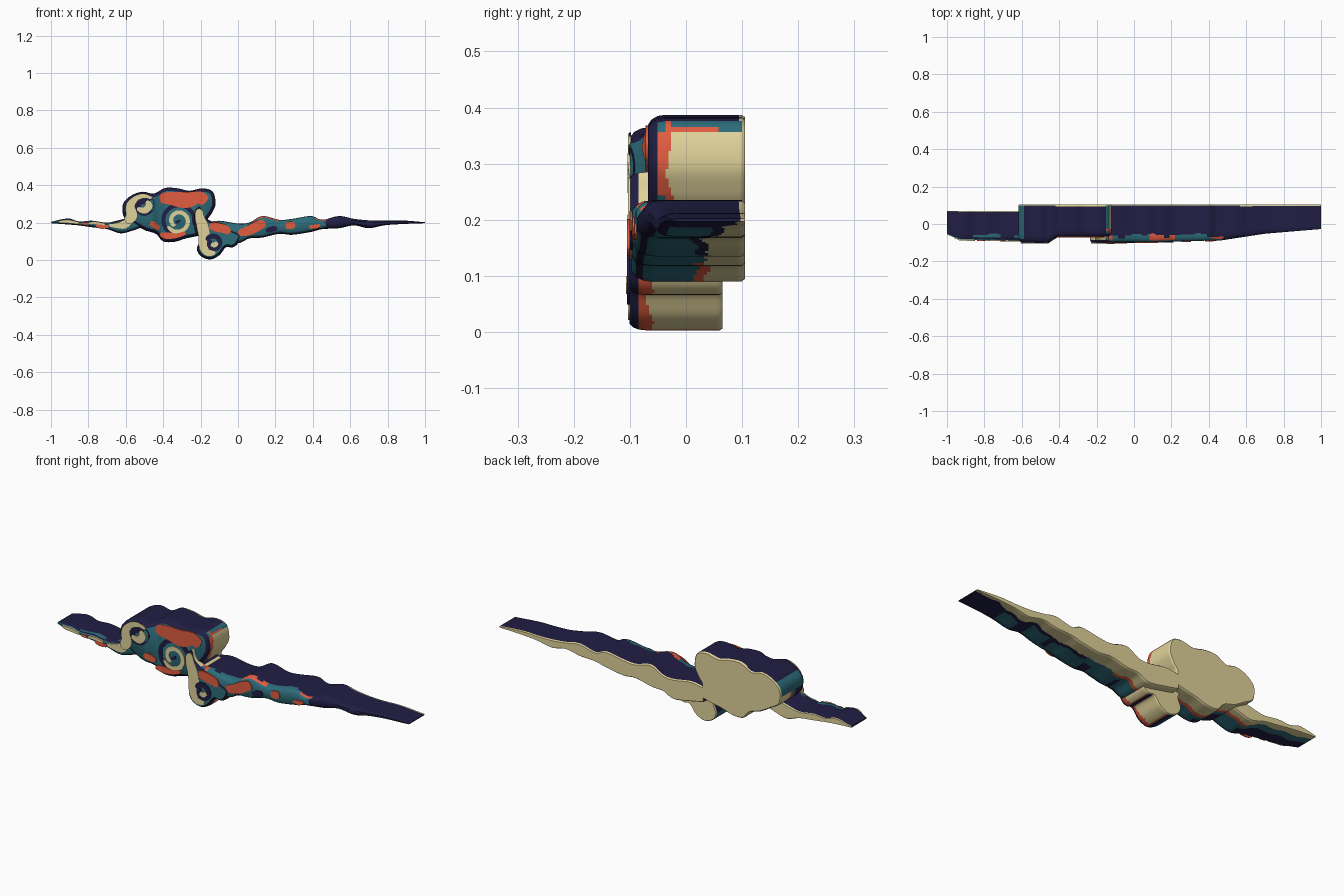
import bpy, bmesh, math
from mathutils import Vector

if "Cube" in bpy.data.objects:
    bpy.data.objects.remove(bpy.data.objects["Cube"])

NAVY, TEAL, RED, CREAM = range(4)


def material(name, rgb):
    lin = [((c / 255 + 0.055) / 1.055) ** 2.4 for c in rgb] + [1]
    m = bpy.data.materials.new(name)
    m.use_nodes = True
    m.diffuse_color = lin
    m.node_tree.nodes["Principled BSDF"].inputs["Base Color"].default_value = lin
    return m


MATS = [material("navy", (32, 30, 67)), material("teal", (44, 108, 122)),
        material("red", (225, 92, 64)), material("cream", (224, 210, 154))]


def spline(pts, closed=True, sub=6):
    """Catmull-Rom through tuples of any size."""
    n, out = len(pts), []
    for i in range(n if closed else n - 1):
        pick = (lambda k: pts[k % n]) if closed else (lambda k: pts[min(max(k, 0), n - 1)])
        a, b, c, d = (pick(i + k) for k in (-1, 0, 1, 2))
        for s in range(sub):
            t = s / sub
            out.append(tuple(0.5 * (2 * q + (r - p) * t + (2 * p - 5 * q + 4 * r - u) * t * t
                                    + (3 * q - p - 3 * r + u) * t ** 3)
                             for p, q, r, u in zip(a, b, c, d)))
    if not closed:
        out.append(tuple(pts[-1]))
    return out


def interp(knots, x):
    """Piecewise linear lookup, used for the depth of the front face."""
    if x <= knots[0][0]:
        return knots[0][1]
    for (x0, y0), (x1, y1) in zip(knots, knots[1:]):
        if x <= x1:
            return y0 + (y1 - y0) * (x - x0) / (x1 - x0)
    return knots[-1][1]


def finish(name, bm):
    me = bpy.data.meshes.new(name)
    bm.to_mesh(me)
    bm.free()
    for m in MATS:
        me.materials.append(m)
    ob = bpy.data.objects.new(name, me)
    bpy.context.collection.objects.link(ob)
    bpy.ops.object.select_all(action='DESELECT')
    ob.select_set(True)
    bpy.context.view_layer.objects.active = ob
    bpy.ops.object.shade_smooth_by_angle(angle=math.radians(45))


def side_colour(c, n, part):
    """Colour of the rim by direction, depth and a wavy boundary."""
    w = 0.006 * math.sin(23 * c.x) + 0.005 * math.sin(51 * c.x + 40 * c.z)
    teal_edge = c.x < 0.3
    if part == "lower_curl":
        if n.z > 0 and c.x < -0.15:
            return CREAM if c.y < -0.06 else NAVY
        if n.x < 0.15:
            return TEAL if n.x < -0.4 else RED if n.x > 0.02 and n.z < 0 else NAVY
        thr = -0.06
    elif part == "cloud_body" and n.x > 0.25 and c.x > -0.22 and c.z < 0.375:
        thr = -0.028
        if c.z > 0.355 and c.y > thr:
            return RED if c.z < 0.365 and c.y < 0.06 else TEAL
    elif n.z > -0.1:
        if c.y > 0.097:
            return CREAM
        if part == "right_tail" and c.x < 0.48 and c.y < -0.06 + w:
            return RED if math.sin(19 * c.x + 5) > 0.3 else TEAL
        if part == "left_tail" and c.y < -0.06 + w and math.sin(30 * c.x) > -0.5:
            return TEAL
        return TEAL if part == "cloud_body" and n.x < -0.6 else NAVY
    else:
        thr = 0.035 + max(0, c.x - 0.45) * 0.11
        if n.x > 0.03 and c.x < 0.8 and c.y < thr + w - 0.02:
            return TEAL
    depth = (thr + w - c.y) / 0.02
    if depth < 0:
        return CREAM
    if depth < 1 and -0.65 < c.x < 0.15:
        return RED
    return TEAL if depth < 2.2 and teal_edge else NAVY


def slab(name, outline, inner, front, back):
    """Thick silhouette with a rounded front rim; inner is the outline of the front face."""
    levels = [(0, 0.25), (0.03, 0)] + [(0.03 + 0.79 * i / 26, 0) for i in range(1, 27)]
    levels += [(0.9, 0.12), (0.96, 0.45), (1, 1)]
    bm = bmesh.new()
    rings = [[bm.verts.new((a[0] + (b[0] - a[0]) * k, t, a[1] + (b[1] - a[1]) * k))
              for a, b in zip(outline, inner)] for t, k in levels]
    for r0, r1 in zip(rings, rings[1:]):
        for i in range(len(r0)):
            j = (i + 1) % len(r0)
            bm.faces.new((r1[i], r1[j], r0[j], r0[i]))
    caps = [bm.faces.new(rings[0]), bm.faces.new(rings[-1][::-1])]
    bm.normal_update()
    bmesh.ops.triangulate(bm, faces=caps)
    # Cut where the front changes slope, then map depth fractions to real depths
    for x, _ in front:
        bmesh.ops.bisect_plane(bm, geom=bm.verts[:] + bm.edges[:] + bm.faces[:],
                               plane_co=(x, 0, 0), plane_no=(1, 0, 0))
    depth = {f: (min(v.co.y for v in f.verts), max(v.co.y for v in f.verts)) for f in bm.faces}
    for v in bm.verts:
        v.co.y = back + v.co.y * (interp(front, v.co.x) - back)
    bm.normal_update()
    for f in bm.faces:
        c = f.calc_center_median()
        lo, hi = depth[f]
        # Tails carry the front colour further over the rim
        rim = 0.95 if "tail" in name else 0.999
        if lo > rim:
            f.material_index = TEAL if c.x < 0.47 else NAVY
        elif hi < 0.031:
            f.material_index = CREAM
        elif lo > 0.89 and not (name == "right_tail" and f.normal.z > 0.2):
            f.material_index = NAVY
        else:
            f.material_index = side_colour(c, f.normal, name)
    finish(name, bm)


def blob(name, pts, front, back, inset=0.018):
    o = spline(pts)                       # clockwise outline
    inner = []
    for i, p in enumerate(o):
        a, b = o[i - 1], o[(i + 1) % len(o)]
        d = Vector((b[1] - a[1], a[0] - b[0])).normalized() * inset
        inner.append((p[0] + d.x, p[1] + d.y))
    slab(name, o, inner, front, back)


def tail(name, prof, front, back):
    s = spline(prof, closed=False)        # (x, top, bottom)
    full = s + s[::-1]
    o = [(x, t) for x, t, b in s] + [(x, b) for x, t, b in reversed(s)]
    inner = []
    for (x, z), (_, t, b) in zip(o, full):
        m, h = (t + b) / 2, (t - b) / 2
        inner.append((x, m + (z - m) * max(0.45, 1 - 0.018 / max(h, 0.001))))
    slab(name, o, inner, front, back)


def ribbon(name, pts, front, mat, lift=0.003):
    """Thin painted plate along a path of (x, z, width), with rounded ends."""
    s = spline(pts, closed=False)
    bm, rows = bmesh.new(), []
    for i, (x, z, w) in enumerate(s):
        a, b = s[max(i - 1, 0)], s[min(i + 1, len(s) - 1)]
        n = Vector((a[1] - b[1], b[0] - a[0])).normalized()
        h = w / 2 * min(1, 0.1 + 2 * math.sqrt(max(0, math.sin(math.pi * i / (len(s) - 1)))))
        row = []
        for sgn, up in ((-1, -0.002), (-1, lift), (1, lift), (1, -0.002)):
            px, pz = x + n.x * h * sgn, z + n.y * h * sgn
            row.append(bm.verts.new((px, interp(front, px) - up, pz)))
        rows.append(row)
    for r0, r1 in zip(rows, rows[1:]):
        for i in range(4):
            j = (i + 1) % 4
            bm.faces.new((r0[i], r0[j], r1[j], r1[i]))
    bm.faces.new(rows[0])
    bm.faces.new(rows[-1])
    for f in bm.faces:
        f.material_index = mat
    bm.normal_update()
    bmesh.ops.recalc_face_normals(bm, faces=bm.faces)
    finish(name, bm)


def spiral(cx, cz, r0, r1, start, turns, w):
    n = max(6, int(abs(turns) * 10))
    return [(cx + (r0 + (r1 - r0) * i / n) * math.cos(start + math.tau * turns * i / n),
             cz + (r0 + (r1 - r0) * i / n) * math.sin(start + math.tau * turns * i / n), w)
            for i in range(n + 1)]


# Main masses
F_CLOUD = [(-0.6, -0.1), (-0.46, -0.1), (-0.41, -0.068), (-0.2, -0.068)]
F_LOW = [(-0.2, -0.101), (0.0, -0.101)]
F_RIGHT = [(0.1, -0.097), (0.47, -0.087), (0.7, -0.052), (1.0, -0.027)]
F_LEFT = [(-1.0, -0.055), (-0.93, -0.085), (-0.6, -0.09)]

blob("cloud_body", [(-.61, .23), (-.615, .30), (-.57, .345), (-.51, .365), (-.45, .355),
                    (-.39, .385), (-.32, .383), (-.26, .37), (-.19, .383), (-.135, .365),
                    (-.12, .30), (-.14, .25), (-.165, .21), (-.16, .15), (-.21, .13),
                    (-.28, .115), (-.34, .097), (-.40, .10), (-.44, .14), (-.5, .16),
                    (-.56, .195)], F_CLOUD, 0.105)
blob("lower_curl", [(-.23, .16), (-.235, .25), (-.205, .285), (-.18, .23), (-.08, .18),
                    (.01, .14), (0, .09), (-.03, .067), (-.065, .068), (-.10, .025),
                    (-.15, .003), (-.20, .022), (-.22, .06), (-.205, .11)], F_LOW, 0.065, 0.012)
tail("right_tail", [(-.17, .20, .12), (-.1, .21, .105), (0, .195, .09), (.06, .20, .115),
                    (.13, .235, .12), (.22, .215, .14), (.29, .22, .135), (.39, .235, .15),
                    (.45, .215, .165), (.54, .235, .17), (.62, .22, .185), (.70, .212, .17),
                    (.78, .21, .185), (.87, .212, .192), (1, .202, .197)], F_RIGHT, 0.105)
tail("left_tail", [(-1, .204, .197), (-.91, .222, .19), (-.85, .206, .185), (-.78, .21, .175),
                   (-.7, .20, .165), (-.63, .215, .143), (-.57, .23, .155), (-.5, .24, .18)],
     F_LEFT, 0.07)

# Left curl
ribbon("left_curl_groove", spiral(-.505, .29, .052, .022, 2.6, -1.3, .034), F_CLOUD, NAVY, .002)
ribbon("left_curl_band", [(-.60, .20, .04), (-.57, .235, .06), (-.575, .29, .045),
                          (-.545, .33, .03), (-.50, .343, .022), (-.46, .33, .015)], F_CLOUD, CREAM)
ribbon("left_curl_core", [(-.54, .275, .02), (-.50, .265, .035), (-.475, .29, .035),
                          (-.49, .315, .02)], F_CLOUD, CREAM, .004)

# Centre swirl
ribbon("centre_swirl_groove", spiral(-.32, .21, .088, .075, -0.3, .8, .022), F_CLOUD, NAVY, .002)
ribbon("centre_swirl_band", spiral(-.32, .21, .064, .032, 3.6, 1.1, .022), F_CLOUD, CREAM)
ribbon("centre_swirl_dot", [(-.335, .20, .012), (-.32, .205, .016), (-.31, .215, .012)],
       F_CLOUD, NAVY)

# Lower curl
ribbon("lower_curl_band", [(-.208, .275, .035), (-.205, .23, .05), (-.19, .18, .06),
                           (-.182, .13, .06), (-.185, .08, .05), (-.165, .04, .035),
                           (-.12, .04, .025)], F_LOW, CREAM, .002)
ribbon("lower_curl_groove", spiral(-.13, .09, .042, .02, 2.8, -1.1, .026), F_LOW, NAVY, .004)
ribbon("lower_curl_core", [(-.145, .085, .02), (-.125, .08, .025), (-.11, .095, .02)],
       F_LOW, CREAM, .006)

# Flat patches on the front: (name, path, front, colour)
for name, path, front, mat in [
    ("top", [(-.42, .33, .05), (-.36, .33, .07), (-.28, .32, .085), (-.21, .335, .065),
             (-.17, .31, .06)], F_CLOUD, RED),
    ("bottom", [(-.42, .135, .02), (-.38, .13, .035), (-.33, .13, .025), (-.28, .145, .02)],
     F_CLOUD, RED),
    ("side", [(-.47, .20, .025), (-.445, .185, .03), (-.42, .165, .02)], F_CLOUD, RED),
    ("neck", [(-.155, .185, .035), (-.11, .175, .05), (-.065, .163, .045), (-.05, .14, .03)],
     F_LOW, RED),
    ("tail_long", [(.0, .145, .03), (.05, .155, .05), (.10, .18, .055), (.145, .20, .04)],
     F_RIGHT, RED),
    ("tail_shade", [(.15, .155, .02), (.18, .165, .03), (.21, .17, .02)], F_RIGHT, NAVY),
    ("tail_dot", [(.255, .185, .03), (.28, .185, .04), (.305, .19, .03)], F_RIGHT, RED),
    ("tail_end", [(.38, .178, .016), (.41, .177, .024), (.44, .185, .016)], F_RIGHT, RED),
    ("left_dot", [(-.76, .185, .015), (-.73, .178, .022), (-.69, .178, .015)], F_LEFT, RED),
    ("left_dot_outer", [(-.84, .195, .01), (-.82, .194, .014), (-.80, .192, .01)], F_LEFT, RED),
    ("streak_outer", [(-.96, .204, .01), (-.91, .206, .018), (-.85, .197, .012)], F_LEFT, CREAM),
    ("streak_middle", [(-.80, .198, .01), (-.76, .198, .014), (-.71, .19, .012)], F_LEFT, CREAM),
    ("streak_inner", [(-.69, .187, .014), (-.65, .185, .028), (-.61, .19, .045),
                      (-.58, .21, .04)], F_LEFT, CREAM),
]:
    ribbon("patch_" + name, path, front, mat, .004)
